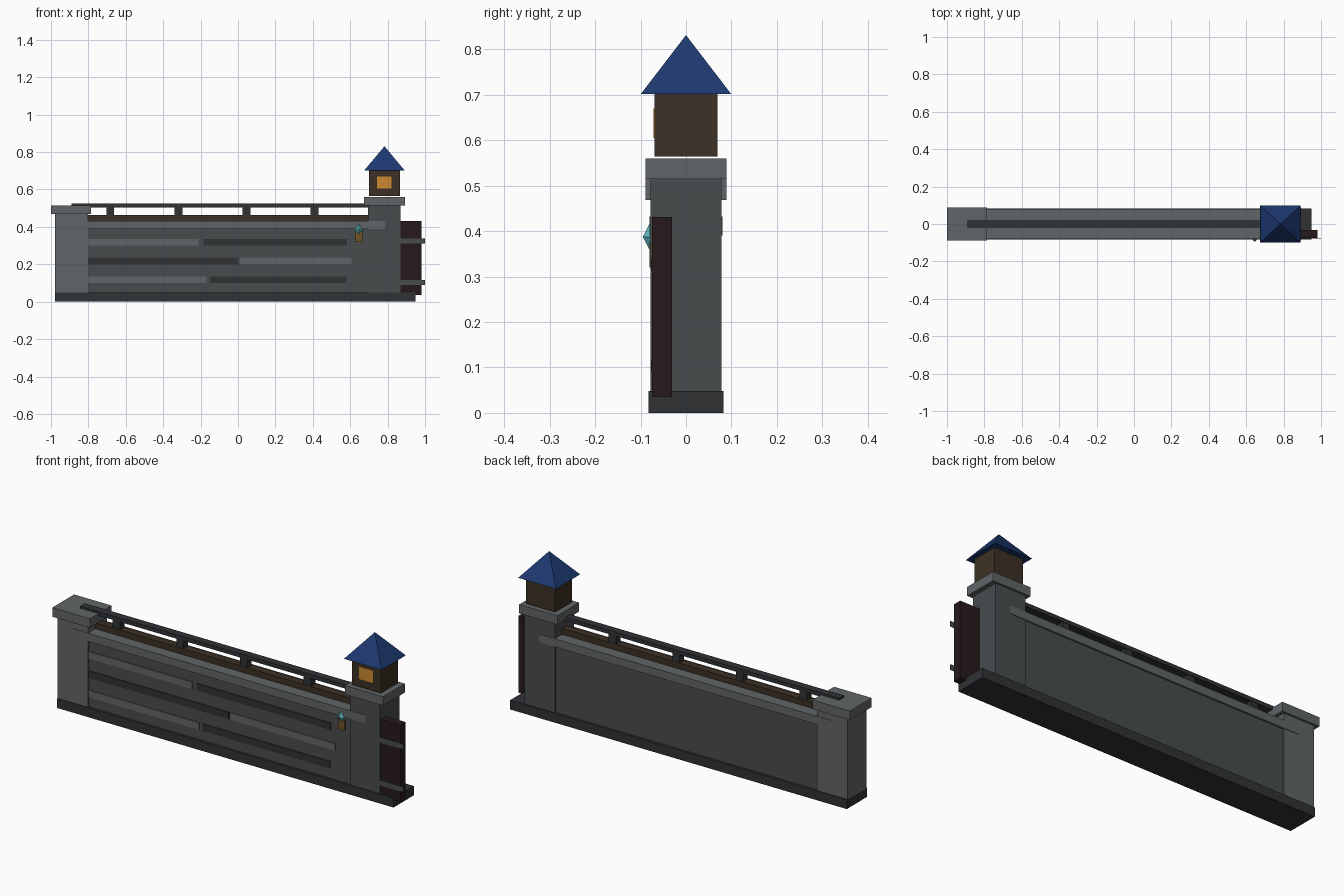
import bpy
from math import pi, sqrt

if "Cube" in bpy.data.objects:
    bpy.data.objects.remove(bpy.data.objects["Cube"])


def mat(name, rgb):
    m = bpy.data.materials.new(name)
    m.diffuse_color = (*rgb, 1)
    m.use_nodes = True
    m.node_tree.nodes["Principled BSDF"].inputs["Base Color"].default_value = m.diffuse_color
    return m


STONE = mat("stone", (0.065, 0.072, 0.076))
LIGHT = mat("light_stone", (0.12, 0.13, 0.135))
DARK = mat("dark_stone", (0.03, 0.032, 0.036))
WOOD = mat("wood", (0.045, 0.03, 0.018))
GATE = mat("gate_wood", (0.02, 0.01, 0.011))
ROOF = mat("blue_roof", (0.012, 0.04, 0.16))
GLOW = mat("window_glow", (0.6, 0.25, 0.03))
BRASS = mat("brass", (0.16, 0.09, 0.02))
CRYSTAL = mat("crystal", (0.12, 0.5, 0.55))


def box(name, x, y, z, material):
    """Box from (min, max) ranges on each axis."""
    r = (x, y, z)
    bpy.ops.mesh.primitive_cube_add(size=1, location=[(a + b) / 2 for a, b in r])
    o = bpy.context.object
    o.name = name
    o.scale = [b - a for a, b in r]
    o.data.materials.append(material)
    return o


def pyramid(name, centre, half, height, material, turn=pi / 4, flip=False):
    """Four-sided pyramid; centre is the middle of its base."""
    h = -height if flip else height
    bpy.ops.mesh.primitive_cone_add(
        vertices=4, radius1=0 if flip else 1, radius2=1 if flip else 0, depth=height,
        location=(centre[0], centre[1], centre[2] + h / 2))
    o = bpy.context.object
    o.name = name
    for v in o.data.vertices:  # square up, then stretch to the footprint
        x, y = v.co.x, v.co.y
        if turn:
            x, y = x - y, x + y
        v.co.x, v.co.y = x * half[0], y * half[1]
    o.data.materials.append(material)
    return o


def sym(w):
    return (-w, w)


# Wall body, footing and coping
box("footing", (-0.978, 0.948), sym(0.083), (0, 0.048), DARK)
box("wall", (-0.85, 0.75), sym(0.071), (0.04, 0.40), STONE)
box("coping", (-0.89, 0.785), sym(0.08), (0.39, 0.432), LIGHT)

# Timber ridge and raised rail
box("timber_ridge", (-0.85, 0.75), sym(0.02), (0.43, 0.463), WOOD)
box("rail", (-0.89, 0.785), sym(0.02), (0.505, 0.525), DARK)
for i in range(4):
    c = -0.683 + i * 0.364
    box("rail_post", (c - 0.021, c + 0.021), sym(0.018), (0.46, 0.507), DARK)

# Long stone courses on the front
courses = [(0.30, (-0.82, -0.21), LIGHT), (0.30, (-0.185, 0.583), DARK),
           (0.20, (-0.82, 0.0), DARK), (0.20, (0.01, 0.608), LIGHT),
           (0.10, (-0.82, -0.17), LIGHT), (0.10, (-0.15, 0.58), DARK)]
for z, span, m in courses:
    box("stone_course", span, (-0.076, -0.06), (z, z + 0.036), m)

# End pillar
box("end_pillar", (-0.978, -0.803), sym(0.078), (0.045, 0.47), LIGHT)
box("end_pillar_cap", (-1.0, -0.785), sym(0.089), (0.468, 0.515), LIGHT)

# Tower with cabin and roof
box("tower", (0.695, 0.868), sym(0.078), (0.045, 0.516), STONE)
box("tower_cap", (0.674, 0.892), sym(0.089), (0.514, 0.56), LIGHT)
box("cabin", (0.70, 0.866), sym(0.069), (0.564, 0.703), WOOD)
box("cabin_window", (0.742, 0.822), (-0.071, -0.06), (0.605, 0.67), GLOW)
pyramid("roof", (0.783, 0, 0.702), (0.108, 0.099), 0.129, ROOF)

# Gate leaf with straps
box("gate", (0.862, 0.981), (-0.075, -0.031), (0.035, 0.431), GATE)
for z in (0.09, 0.312):
    box("gate_strap", (0.868, 1.0), (-0.0775, -0.0745), (z, z + 0.027), STONE)

# Crystal lamp on its bracket
box("lamp_bracket", (0.627, 0.665), (-0.08, -0.065), (0.32, 0.375), BRASS)
for flip, h in ((False, 0.044), (True, 0.042)):
    pyramid("lamp_crystal", (0.646, -0.073, 0.387), (0.025, 0.022), h, CRYSTAL, 0, flip)
